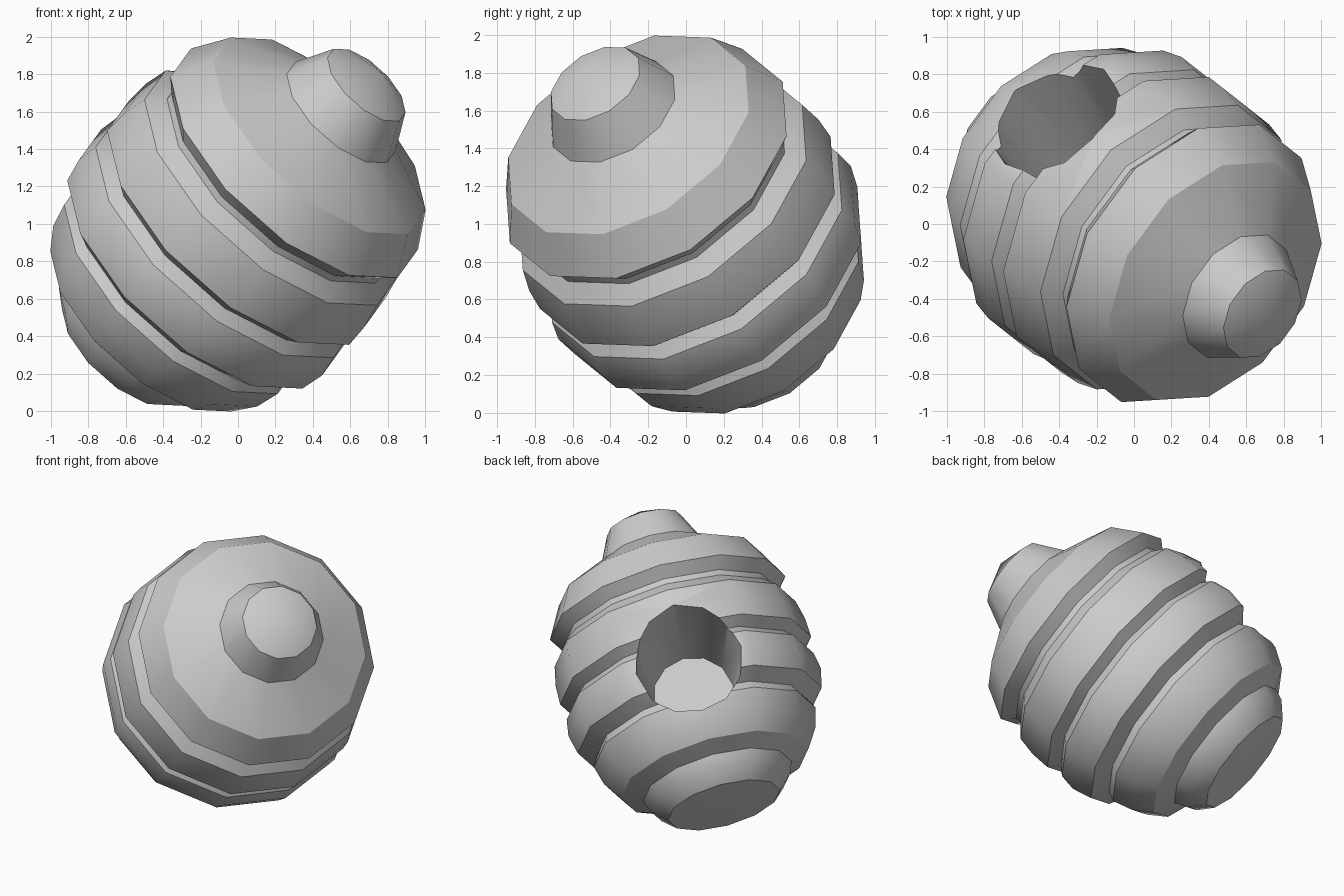
import bpy, bmesh, math
from mathutils import Vector, Matrix

if "Cube" in bpy.data.objects:
    bpy.data.objects.remove(bpy.data.objects["Cube"])

SIDES = 12
CENTRE = Vector((0, 0, 1))
AXIS = Vector((0.615, -0.43, 0.665)).normalized()   # long axis, towards the knob


def frame(origin, z_dir, x_hint):
    """Matrix whose local z runs along z_dir and x leans to x_hint."""
    z = z_dir.normalized()
    x = (x_hint - z * x_hint.dot(z)).normalized()
    m = Matrix((x, z.cross(x), z)).transposed().to_4x4()
    m.translation = origin
    return m


def lathe(name, profile, matrix):
    """Closed turned solid from (height, radius) points, radius 0 = pole."""
    bm = bmesh.new()
    rings = []
    for h, r in profile:
        n = SIDES if r else 1
        rings.append([bm.verts.new((r * math.cos(2 * math.pi * i / n),
                                    r * math.sin(2 * math.pi * i / n), h)) for i in range(n)])
    for a, b in zip(rings, rings[1:]):
        for i in range(SIDES):
            j = (i + 1) % SIDES
            if len(a) == 1:
                bm.faces.new((a[0], b[i], b[j]))
            elif len(b) == 1:
                bm.faces.new((a[j], a[i], b[0]))
            else:
                bm.faces.new((a[i], b[i], b[j], a[j]))
    for end in (rings[0], rings[-1]):
        if len(end) > 1:
            bm.faces.new(end)
    bmesh.ops.recalc_face_normals(bm, faces=bm.faces)
    bm.transform(matrix)
    mesh = bpy.data.meshes.new(name)
    bm.to_mesh(mesh)
    bm.free()
    ob = bpy.data.objects.new(name, mesh)
    bpy.context.collection.objects.link(ob)
    return ob


# hive: knob, four stacked coils and a small foot, turned about the tilted axis
profile = [
    (1.23, 0), (1.12, 0.265), (0.90, 0.37),                           # knob
    (0.71, 0.72), (0.49, 0.84), (0.41, 0.77),                         # first coil
    (0.37, 0.77), (0.29, 0.86), (0.15, 0.89), (0.01, 0.895), (-0.05, 0.82),   # second coil
    (-0.11, 0.88), (-0.23, 0.90), (-0.37, 0.87), (-0.44, 0.76),       # third coil
    (-0.50, 0.79), (-0.64, 0.755), (-0.775, 0.67), (-0.84, 0.53),     # fourth coil
    (-0.92, 0.50), (-1.02, 0.40), (-1.04, 0),                         # foot
]
hive = lathe("hive_body", profile, frame(CENTRE, AXIS, Vector((0.566, 0.203, -0.4))))

# tapered entrance hole, square to the long axis
hole_dir = Vector((-0.36, 0.6, 0.72))
hole_dir -= AXIS * hole_dir.dot(AXIS)
cutter = lathe("entrance_cutter", [(0.12, 0.28), (1.2, 0.43)],
               frame(CENTRE - AXIS * 0.225, hole_dir, AXIS))
cutter.hide_render = True

bpy.context.view_layer.objects.active = hive
hive.select_set(True)
mod = hive.modifiers.new("entrance", 'BOOLEAN')
mod.operation = 'DIFFERENCE'
mod.solver = 'EXACT'
mod.object = cutter
bpy.ops.object.modifier_apply(modifier=mod.name)
bpy.data.objects.remove(cutter)

# smooth round the coils, crisp at their rims
bpy.ops.object.shade_smooth_by_angle(angle=math.radians(31))
